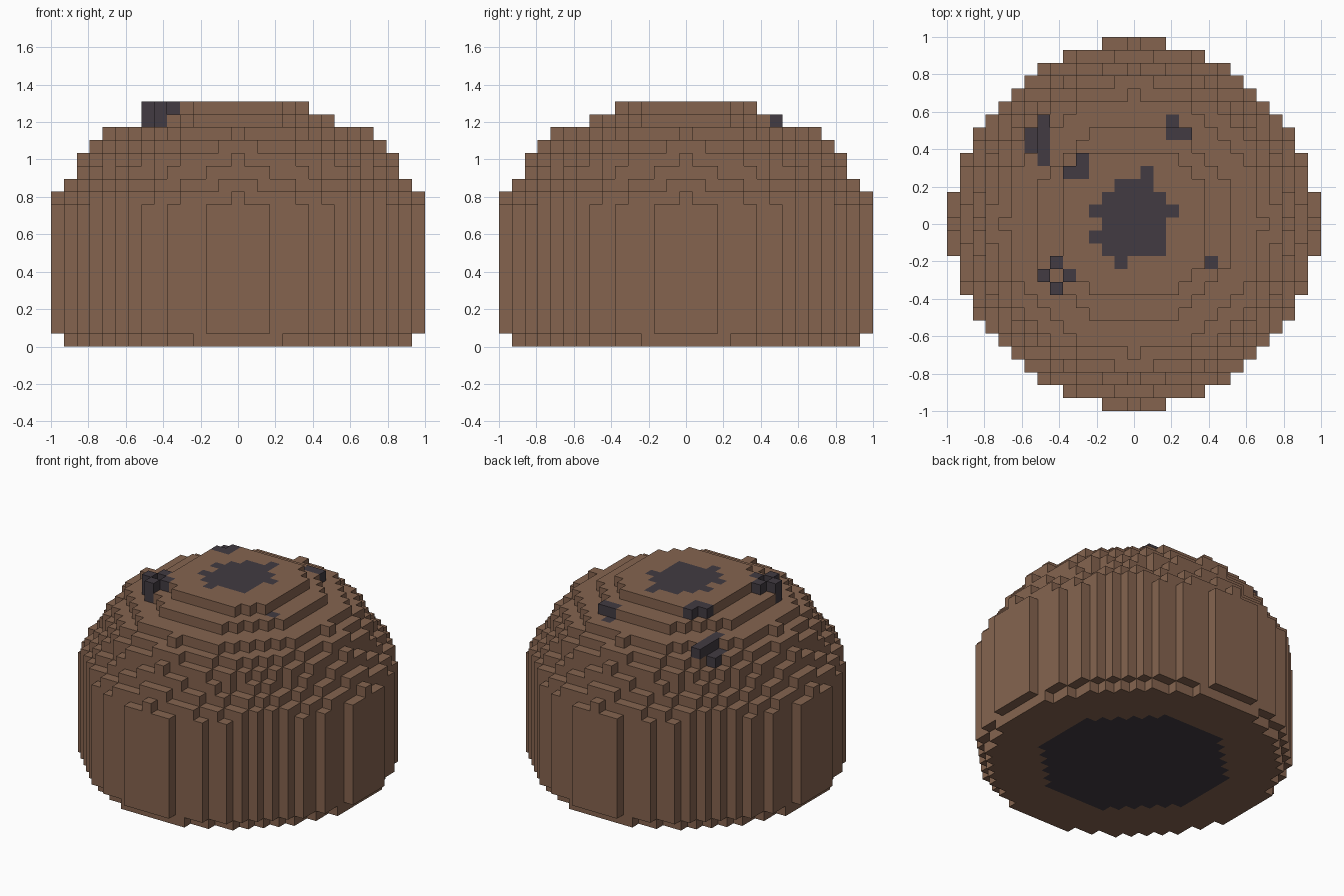
import bpy, bmesh
from mathutils import Vector

cube = bpy.data.objects.get("Cube")
if cube:
    bpy.data.objects.remove(cube, do_unlink=True)

SIZE = 2 / 29          # edge of one block
REACH = range(-14, 15)


def material(name, rgb):
    mat = bpy.data.materials.new(name)
    mat.use_nodes = True
    mat.diffuse_color = (*rgb, 1)
    mat.node_tree.nodes["Principled BSDF"].inputs["Base Color"].default_value = (*rgb, 1)
    return mat


brown = material("earth brown", (0.235, 0.127, 0.078))
dark = material("charcoal", (0.054, 0.044, 0.054))


def disc(limit, z):
    """One round layer of blocks, slightly flattened on the diagonals."""
    return {(x, y, z) for x in REACH for y in REACH
            if x * x + y * y + 0.06 * abs(x * y) <= limit}


def blocks(name, cells, solid, mat):
    """Mesh of the cell faces that are not covered by a neighbour."""
    bm = bmesh.new()
    for cell in sorted(cells):
        for axis in range(3):
            for sign in (-1, 1):
                step = [0, 0, 0]
                step[axis] = sign
                if tuple(c + s for c, s in zip(cell, step)) in solid:
                    continue
                n = Vector(step)
                u = Vector([float(i == (axis + 1) % 3) for i in range(3)])
                v = n.cross(u)
                mid = Vector(cell) + Vector((0, 0, 0.5)) + n / 2
                bm.faces.new([bm.verts.new((mid + (a * u + b * v) / 2) * SIZE)
                              for a, b in ((-1, -1), (1, -1), (1, 1), (-1, 1))])
    bmesh.ops.remove_doubles(bm, verts=bm.verts, dist=SIZE / 100)
    mesh = bpy.data.meshes.new(name)
    bm.to_mesh(mesh)
    bm.free()
    mesh.materials.append(mat)
    obj = bpy.data.objects.new(name, mesh)
    bpy.context.collection.objects.link(obj)
    return obj


# Body: recessed foot, straight wall, then a stepped dome
body = disc(181, 0)
for z in range(1, 11):
    body |= disc(203, z)
for z, limit in enumerate((196.5, 172, 152, 145.5, 124, 100.5, 60, 35.5), start=11):
    body |= disc(limit, z)

# Dark patch in the middle of the roof: (row, first, last)
roof = {(x, y, 18) for y, a, b in ((4, 1, 1), (3, -1, 1), (2, -2, 2), (1, -3, 3),
                                   (0, -2, 2), (-1, -3, 2), (-2, -2, 2), (-3, -1, -1))
        for x in range(a, b + 1)}

# Hollow cross that stands up from the shoulder
chimney = {(-6, -3, 18), (-5, -4, 18)}
chimney |= {(x, y, z) for x, y in ((-7, -4), (-6, -5)) for z in (17, 18)}

# Small dark outcrops
back_ridge = {(-7, y, 16) for y in range(5, 9)} | {(-8, 6, 15), (-8, 7, 15)}
back_corner = {(-4, 5, 18), (-4, 4, 18), (-5, 4, 18)}
back_step = {(3, 7, 17), (4, 7, 17), (3, 8, 16)}
side_spot = {(6, -3, 17)}

# Dark patch under the base
underside = {(x, y, 0) for x, y, z in disc(181, 0)
             if max(abs(x), abs(y)) <= 8 and abs(x) + abs(y) <= 11}

parts = {"roof_patch": roof, "chimney": chimney, "back_ridge": back_ridge,
         "back_corner": back_corner, "back_step": back_step,
         "side_spot": side_spot, "underside_patch": underside}
spots = set().union(*parts.values())
solid = body | spots

blocks("dome_body", body - spots, solid, brown)
for name, cells in parts.items():
    blocks(name, cells, solid, dark)
